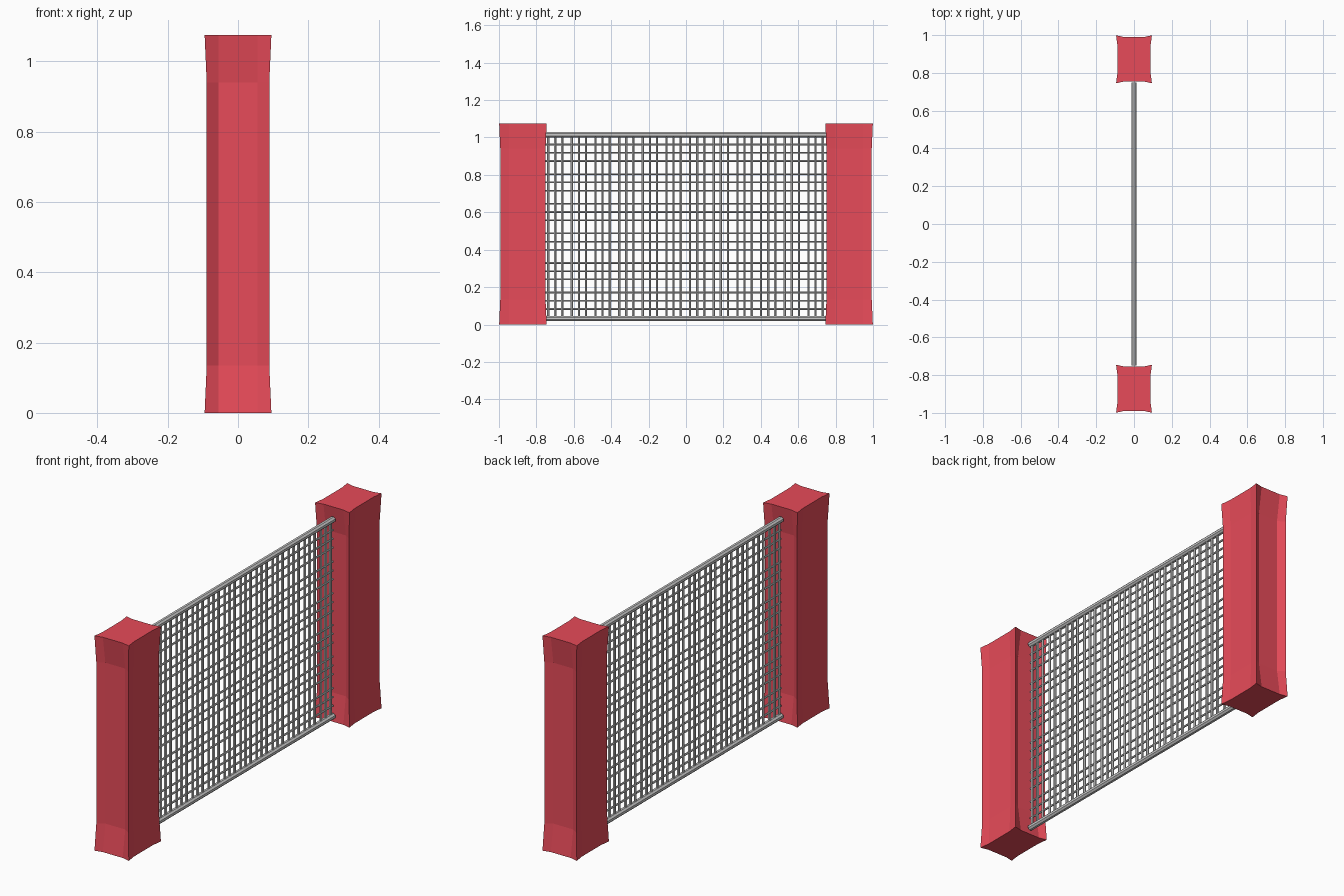
import bpy, bmesh, math
from mathutils import Matrix

if "Cube" in bpy.data.objects:
    bpy.data.objects.remove(bpy.data.objects["Cube"])

red = bpy.data.materials.new("red_paint")
red.diffuse_color = (0.8, 0.07, 0.1, 1)
red.use_nodes = True
red.node_tree.nodes["Principled BSDF"].inputs["Base Color"].default_value = red.diffuse_color

def finish(bm, name, mat=None):
    bmesh.ops.recalc_face_normals(bm, faces=bm.faces)
    me = bpy.data.meshes.new(name)
    bm.to_mesh(me)
    bm.free()
    ob = bpy.data.objects.new(name, me)
    bpy.context.collection.objects.link(ob)
    if mat:
        me.materials.append(mat)
    return ob

# 12-point post section: a corner plus one point on each adjoining side
def section(cx, cy, sx, py, px, sy):
    q = [(sx, py), (cx, cy), (px, sy)]
    return (q + [(-x, y) for x, y in reversed(q)]
            + [(-x, -y) for x, y in q] + [(x, -y) for x, y in reversed(q)])

END = section(0.095, 0.127, 0.088, 0.075, 0.055, 0.118)
SHAFT = section(0.089, 0.121, 0.083, 0.075, 0.055, 0.098)
RINGS = [(0, END), (0.135, SHAFT), (0.94, SHAFT), (1.075, END)]

# Flared posts with hollowed sides
def post(name, yc):
    bm = bmesh.new()
    rows = [[bm.verts.new((x, y + yc, z)) for x, y in s] for z, s in RINGS]
    for a, b in zip(rows, rows[1:]):
        for i in range(12):
            j = (i + 1) % 12
            bm.faces.new((a[i], a[j], b[j], b[i]))
    bm.faces.new(rows[0])
    bm.faces.new(rows[-1])
    finish(bm, name, red)

post("front_post", -0.872)
post("back_post", 0.872)

# Straight bars along y or z, turned so a flat side faces x
def bars(name, centers, axis, length, r, sides):
    bm = bmesh.new()
    rot = Matrix.Rotation(math.pi / 2, 4, 'X') if axis == 'y' else Matrix()
    rot = rot @ Matrix.Rotation(math.pi / sides, 4, 'Z')
    for c in centers:
        bmesh.ops.create_cone(bm, cap_ends=True, segments=sides, radius1=r, radius2=r,
                              depth=length, matrix=Matrix.Translation(c) @ rot)
    finish(bm, name)

bars("rails", [(0, 0, 0.032), (0, 0, 1.015)], 'y', 1.5, 0.015, 8)

# Wire mesh: wires repeat in groups of three
def groups(start, count, period, step):
    return [start + g * period + k * step for g in range(count) for k in range(3)]

bars("horizontal_wires", [(0, 0, z) for z in groups(0.083, 6, 0.1583, 0.044)], 'y', 1.5, 0.005, 6)
bars("vertical_wires", [(0, y, 0.523) for y in groups(-0.737, 12, 0.1265, 0.038)], 'z', 0.98, 0.007, 6)
